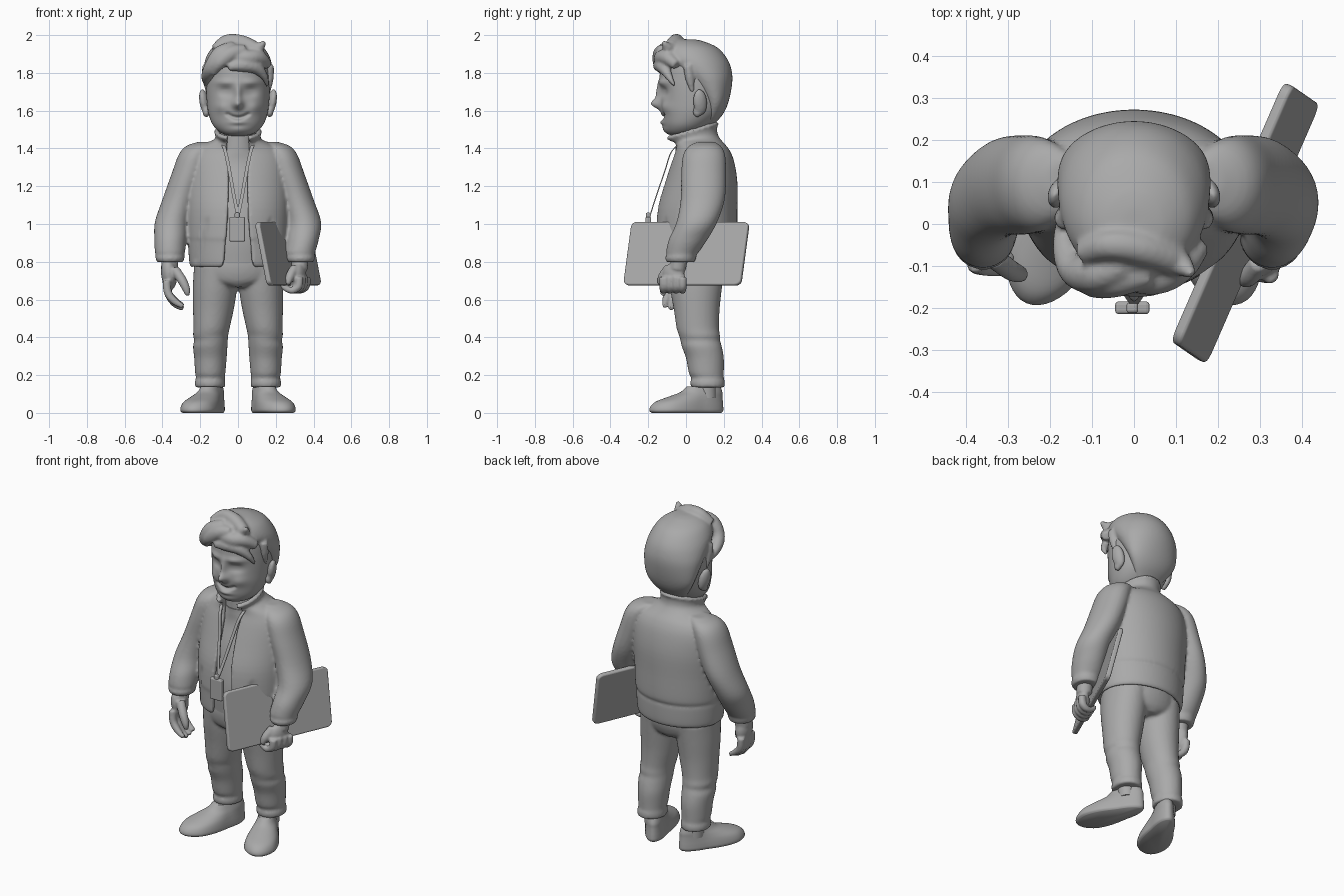
import bpy, bmesh, math
from math import sin, cos, pi, exp
from mathutils import Vector

if "Cube" in bpy.data.objects:
    bpy.data.objects.remove(bpy.data.objects["Cube"])

clay = bpy.data.materials.new("grey clay")
clay.use_nodes = True
GREY = (0.4, 0.4, 0.4, 1)
clay.diffuse_color = GREY
clay.node_tree.nodes["Principled BSDF"].inputs["Base Color"].default_value = GREY


def skin(name, rings, closed=True):
    """Bridge equal rings of points; closed rings get end caps."""
    n = len(rings[0])
    verts = [p for r in rings for p in r]
    faces = [(k*n + j, k*n + (j+1) % n, (k+1)*n + (j+1) % n, (k+1)*n + j)
             for k in range(len(rings) - 1) for j in range(n if closed else n - 1)]
    if closed:
        faces += [tuple(reversed(range(n))), tuple(range(len(verts) - n, len(verts)))]
    me = bpy.data.meshes.new(name)
    me.from_pydata(verts, [], faces)
    me.materials.append(clay)
    if closed:
        bm = bmesh.new()
        bm.from_mesh(me)
        bmesh.ops.recalc_face_normals(bm, faces=bm.faces)
        bm.to_mesh(me)
        bm.free()
    ob = bpy.data.objects.new(name, me)
    bpy.context.collection.objects.link(ob)
    bpy.ops.object.select_all(action='DESELECT')
    ob.select_set(True)
    bpy.context.view_layer.objects.active = ob
    bpy.ops.object.shade_smooth_by_angle(angle=math.radians(50))
    return ob


def spline(keys, steps):
    """Catmull-Rom through tuples of any length."""
    out, last = [], len(keys) - 1
    for i in range(last):
        rows = [keys[max(i - 1, 0)], keys[i], keys[i + 1], keys[min(i + 2, last)]]
        for s in range(steps):
            t = s / steps
            out.append([b + t / 2 * (c - a + t * (2*a - 5*b + 4*c - d + t * (3*b - a - 3*c + d)))
                        for a, b, c, d in zip(*rows)])
    return out + [list(keys[-1])]


def loft(name, keys, steps=5, n=48, side=1):
    """Horizontal ellipses: keys are x, y front, y back, z, half width."""
    return skin(name, [[(side * x + w * cos(2*pi*j/n), (f+b)/2 + (b-f)/2 * sin(2*pi*j/n), z)
                        for j in range(n)] for x, f, b, z, w in spline(keys, steps)])


def tube(name, keys, steps=6, n=14):
    """Round tapered tube: keys are x, y, z, radius."""
    rows = spline(keys, steps)
    pts = [Vector(r[:3]) for r in rows]
    rings = []
    for i, p in enumerate(pts):
        d = (pts[min(i+1, len(pts)-1)] - pts[max(i-1, 0)]).normalized()
        u = d.orthogonal().normalized() if i == 0 else (u - d * u.dot(d)).normalized()
        v = d.cross(u)
        rings.append([p + rows[i][3] * (u * cos(2*pi*j/n) + v * sin(2*pi*j/n)) for j in range(n)])
    return skin(name, rings)


def ball(name, loc, size, rot=(0, 0, 0)):
    bpy.ops.mesh.primitive_uv_sphere_add(segments=32, ring_count=20, location=loc, rotation=rot)
    ob = bpy.context.object
    ob.name, ob.scale = name, size
    bpy.ops.object.transform_apply(location=True, rotation=True, scale=True)
    ob.data.materials.append(clay)
    bpy.ops.object.shade_smooth()
    return ob


def fuse(name, parts, voxel, smooth=3):
    """Blend overlapping parts into one soft surface."""
    bpy.ops.object.select_all(action='DESELECT')
    for p in parts:
        p.select_set(True)
    bpy.context.view_layer.objects.active = parts[0]
    bpy.ops.object.join()
    ob = bpy.context.object
    ob.name = name
    m = ob.modifiers.new("blend", 'REMESH')
    m.mode, m.voxel_size, m.use_smooth_shade = 'VOXEL', voxel, True
    s = ob.modifiers.new("soften", 'SMOOTH')
    s.factor, s.iterations = 0.5, smooth


def bevel(ob, width):
    m = ob.modifiers.new("rounded", 'BEVEL')
    m.width, m.segments = width, 3


# Head with sculpted sockets, cheeks, nose and smile: x, z, radii, depth
head = loft("head", [(0, -.06, .02, 1.465, .03), (0, -.1, .07, 1.48, .085), (0, -.12, .13, 1.52, .13),
                     (0, -.13, .19, 1.58, .155), (0, -.135, .22, 1.65, .165), (0, -.14, .235, 1.75, .168),
                     (0, -.13, .22, 1.85, .16), (0, -.09, .15, 1.92, .12), (0, -.03, .06, 1.95, .04)], 10, 128)
spots = [(0, 1.537, .04, .012, -.012), (0, 1.5, .05, .02, -.008),
         (0, 1.635, .026, .026, -.045), (0, 1.69, .018, .05, -.022)]
spots += [(x * .011, 1.562 + .0008 * x * x, .011, .009, .011) for x in range(-5, 6)]
for s in (-1, 1):
    spots += [(s*.065, 1.70, .038, .024, .022), (s*.07, 1.75, .05, .016, -.012),
              (s*.09, 1.62, .035, .03, -.012), (s*.065, 1.7, .028, .009, -.007)]
for v in head.data.vertices:
    if v.co.y < 0.02:
        for x, z, rx, rz, d in spots:
            v.co.y += d * exp(-((v.co.x - x) / rx)**2 - ((v.co.z - z) / rz)**2)

# Ears
for s, tag in ((-1, "right"), (1, "left")):
    rim = ball("rim", (s*.178, .075, 1.645), (.024, .038, .07), (.15, s*.15, s*.35))
    lobe = ball("lobe", (s*.168, .06, 1.595), (.02, .024, .03))
    fuse(tag + "_ear", [rim, lobe], .008)

# Hair: scalp cap, swept locks and sideburns
cap = loft("cap", [(0, .08, .14, 1.52, .07), (0, .09, .195, 1.58, .12), (0, .08, .226, 1.65, .158),
                   (0, .0, .245, 1.75, .18), (0, -.08, .24, 1.82, .182), (0, -.14, .215, 1.88, .17),
                   (0, -.13, .165, 1.935, .135), (0, -.09, .09, 1.968, .08), (0, -.05, .04, 1.978, .03)])
locks = [cap]
for path in (
        [(-.17, .03, 1.74, .012), (-.165, -.05, 1.78, .03), (-.14, -.11, 1.83, .04), (-.09, -.12, 1.9, .045), (-.02, -.1, 1.94, .03)],
        [(-.13, -.12, 1.79, .012), (-.1, -.14, 1.85, .035), (-.04, -.13, 1.9, .045), (.04, -.12, 1.92, .03)],
        [(-.05, -.15, 1.83, .02), (.02, -.14, 1.84, .035), (.09, -.12, 1.83, .035), (.14, -.09, 1.78, .02), (.155, -.06, 1.73, .008)],
        [(-.12, -.07, 1.92, .03), (-.06, -.05, 1.967, .036), (.02, -.06, 1.96, .04), (.1, -.09, 1.93, .035), (.14, -.12, 1.965, .01)],
        [(-.02, -.13, 1.88, .03), (.05, -.13, 1.88, .04), (.11, -.1, 1.88, .04), (.16, -.05, 1.84, .025)]):
    locks.append(tube("lock", path))
for s in (-1, 1):
    locks.append(tube("sideburn", [(s*.165, .01, 1.84, .025), (s*.165, .02, 1.77, .024), (s*.16, .035, 1.7, .012)]))
fuse("hair", locks, .009)

# Neck and shirt
loft("neck", [(0, -.05, .13, 1.36, .1), (0, -.05, .13, 1.45, .09), (0, -.05, .13, 1.55, .09)])
loft("shirt", [(0, -.125, .2, .79, .215), (0, -.135, .22, .95, .23), (0, -.1, .22, 1.17, .22),
               (0, -.06, .2, 1.31, .18), (0, -.055, .15, 1.38, .11), (0, -.055, .13, 1.41, .09)])

# Open jacket with hem band and stand collar: y front, y back, z, half width, half gap, back tilt
rings = []
for f, b, z, w, gap, tilt in spline([
        (-.14, .24, .77, .245, .085, 0), (-.155, .257, .79, .257, .08, 0), (-.16, .262, .89, .264, .07, 0),
        (-.162, .258, .915, .263, .068, 0), (-.165, .27, .94, .268, .065, 0), (-.155, .272, 1.08, .272, .055, 0),
        (-.115, .272, 1.22, .272, .052, 0), (-.08, .255, 1.33, .262, .055, 0), (-.06, .228, 1.395, .225, .06, 0),
        (-.07, .19, 1.435, .15, .062, .005), (-.09, .168, 1.452, .121, .058, .022),
        (-.115, .165, 1.475, .121, .062, .038), (-.13, .175, 1.49, .128, .068, .042)], 4):
    d = math.asin(gap / w)
    turn = [-pi/2 + d + (2*pi - 2*d) * j / 64 for j in range(65)]
    rings.append([(w * cos(a), (f+b)/2 + (b-f)/2 * sin(a), z + tilt * sin(a)) for a in turn])
jacket = skin("jacket", rings, closed=False)
# Slanted pocket creases
for v in jacket.data.vertices:
    if v.co.y < 0 and .8 < v.co.z < 1.02:
        line = .2 + (.9 - v.co.z) * .25
        v.co.y += .012 * exp(-((abs(v.co.x) - line) / .012)**2)
wall = jacket.modifiers.new("cloth", 'SOLIDIFY')
wall.thickness, wall.offset = .026, -1
bpy.ops.object.modifier_apply(modifier="cloth")

# Sleeves with cuffs, blended into the jacket at the shoulders
cloth = [jacket]
for s, inn in ((-1, 0), (1, .03)):
    cloth.append(loft("sleeve", [
        (.16, .06, .15, 1.435, .05), (.2, .015, .185, 1.412, .075), (.23, -.015, .207, 1.365, .085),
        (.26, -.025, .212, 1.27, .09), (.31, -.028, .205, 1.13, .09), (.35, -.05, .165, 1.01, .09),
        (.358 - inn/2, -.09, .115, .92, .085), (.36 - inn, -.105, .07, .855, .08),
        (.36 - inn, -.102, .058, .84, .076), (.36 - inn, -.11, .053, .82, .077),
        (.36 - inn, -.102, .045, .798, .068)], 4, side=s))
fuse("jacket", cloth, .009)

# Relaxed right hand
hand = [ball("palm", (-.365, -.045, .735), (.042, .06, .085), (.1, -.1, 0)),
        tube("wrist", [(-.36, -.025, .84, .045), (-.363, -.035, .76, .045)]),
        tube("thumb", [(-.335, -.08, .76, .026), (-.295, -.11, .7, .025), (-.272, -.12, .65, .02), (-.268, -.12, .62, .01)])]
for i in range(4):
    y, k = -.095 + i * .033, .012 * abs(i - 1.3)
    hand.append(tube("finger", [(-.378, y, .7, .022), (-.37, y - .005, .635, .022),
                                (-.335, y - .012, .575 + k, .019), (-.29, y - .018, .548 + k, .012)]))
fuse("right_hand", hand, .007)

# Gripping left hand, fingers hooked below the folder
hand = [ball("palm", (.32, -.065, .72), (.036, .062, .075), (0, .1, -.4)),
        tube("wrist", [(.33, -.03, .84, .045), (.325, -.045, .76, .044)]),
        tube("thumb", [(.3, -.09, .77, .024), (.275, -.125, .72, .024), (.262, -.14, .68, .013)])]
for i in range(4):
    y, x = -.12 + i * .034, .004 + i * .013
    hand.append(tube("finger", [(.32 + x, y, .72, .022), (.315 + x, y, .67, .022),
                                (.28 + x, y, .648, .018), (.24 + x, y, .665, .015), (.225 + x, y, .69, .009)]))
fuse("left_hand", hand, .007)

# Folder: thin leaning board with rounded corners
corner, along, down = Vector((.098, -.285, 1.01)), Vector((.27, .62, 0)), Vector((.065, -.045, -.335))
outline = []
for cu, cv, start in ((.95, .92, 0), (.05, .92, 90), (.05, .08, 180), (.95, .08, 270)):
    for k in range(6):
        a = math.radians(start + k * 18)
        outline.append((cu + .05 * cos(a), cv + .08 * sin(a)))
out = along.cross(down).normalized() * .014
bevel(skin("folder", [[corner + along * u + down * v + out * t for u, v in outline] for t in (-1, 1)]), .008)

# Lanyard ribbons, clip and badge
for s, tag in ((-1, "right"), (1, "left")):
    rows = [Vector(r) for r in spline([(s*.085, -.02, 1.44), (s*.066, -.078, 1.38), (s*.045, -.112, 1.28),
                                       (s*.02, -.16, 1.14), (0, -.19, 1.045)], 5)]
    skin(tag + "_ribbon", [[p + Vector((.009 * dx, .003 * dy, 0)) for dx, dy in
                            ((-1, -1), (1, -1), (1, 1), (-1, 1))] for p in rows])
for name, z, size in (("badge", .972, (.082, .03, .13)), ("badge_clip", 1.045, (.028, .026, .03))):
    bpy.ops.mesh.primitive_cube_add(size=1, location=(-.004, -.2, z))
    ob = bpy.context.object
    ob.name, ob.scale = name, size
    ob.data.materials.append(clay)
    bpy.ops.object.transform_apply(location=False, rotation=False, scale=True)
    bevel(ob, .008)

# Trousers with knee folds and turned cuffs
cloth = [loft("hips", [(0, -.08, .17, .665, .06), (0, -.11, .2, .7, .2), (0, -.125, .22, .77, .232), (0, -.12, .21, .86, .22)])]
for s in (-1, 1):
    cloth.append(loft("leg", [
        (.115, -.1, .205, .78, .118), (.122, -.085, .19, .66, .117), (.13, -.065, .178, .55, .108),
        (.14, -.05, .175, .45, .096), (.145, -.037, .18, .41, .093), (.143, -.03, .18, .385, .089),
        (.147, -.022, .19, .35, .091), (.146, 0, .2, .29, .086), (.147, .015, .2, .21, .08),
        (.146, .03, .2, .185, .076), (.148, .022, .206, .165, .081), (.148, .027, .204, .135, .08)], 4, side=s))
fuse("trousers", cloth, .01)

# Shoes turned outward, broad at the toe, with flat soles
for s, tag in ((-1, "right"), (1, "left")):
    loft(tag + "_ankle", [(.147, .06, .16, .08, .045), (.147, .06, .16, .17, .05)], side=s)
    shoe = loft(tag + "_shoe", [(0, -.215, .18, 0, .076), (0, -.227, .19, .012, .085), (0, -.22, .19, .035, .084),
                                (0, -.19, .188, .06, .079), (0, -.12, .186, .085, .071), (0, -.05, .185, .11, .063),
                                (0, -.015, .175, .14, .055)], 4)
    for v in shoe.data.vertices:
        v.co.x *= .85 + .45 * min(1, max(0, .05 - v.co.y) / .2)
    shoe.location = (s*.168, .02, 0)
    shoe.rotation_euler.z = s * math.radians(23)
